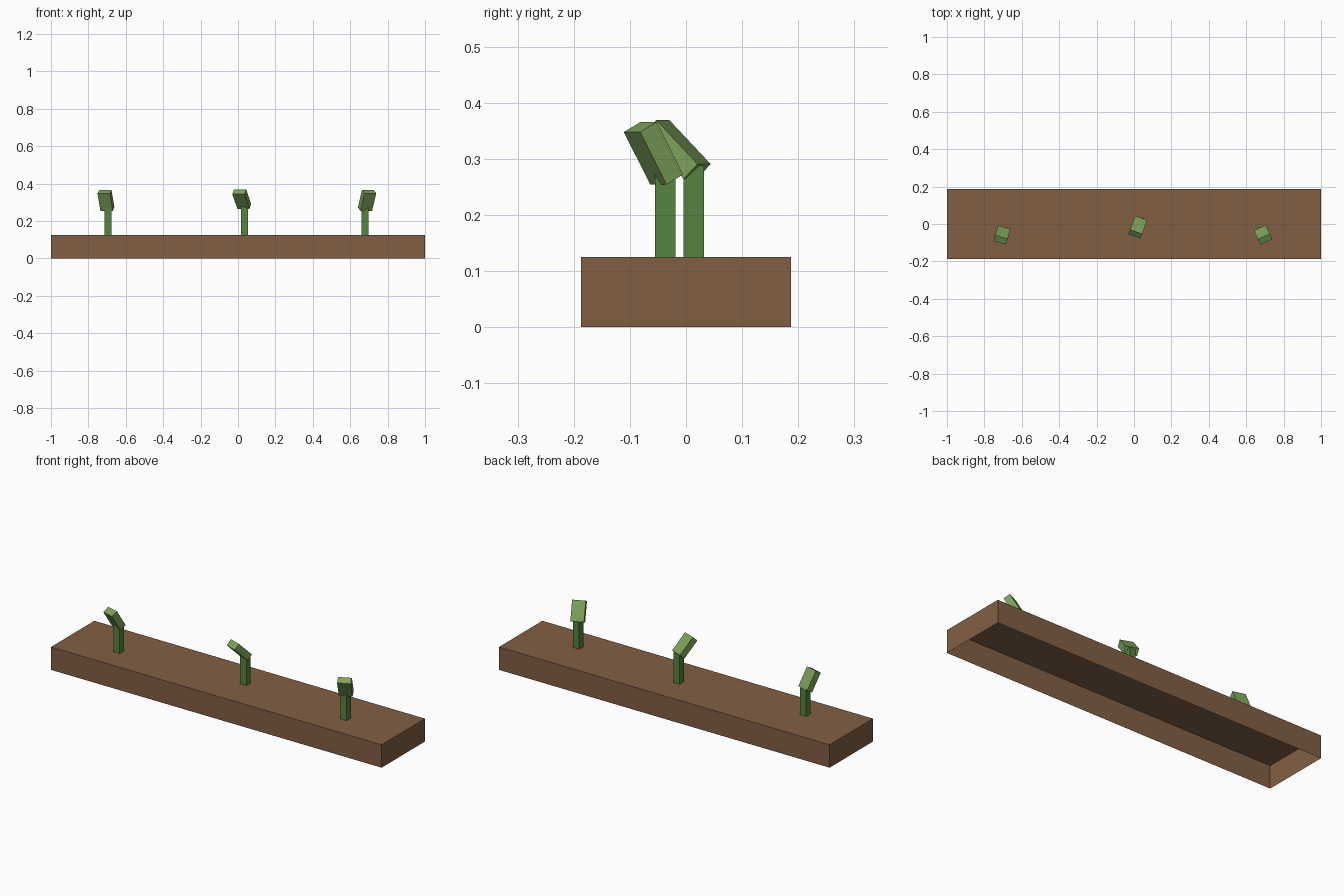
import bpy
import bmesh
from math import radians
from mathutils import Matrix, Vector

cube = bpy.data.objects.get("Cube")
if cube:
    bpy.data.objects.remove(cube, do_unlink=True)


def make_material(name, rgb):
    """Flat material from 8-bit sRGB values."""
    linear = [((c / 255 + 0.055) / 1.055) ** 2.4 for c in rgb] + [1.0]
    mat = bpy.data.materials.new(name)
    mat.use_nodes = True
    mat.diffuse_color = linear
    mat.node_tree.nodes["Principled BSDF"].inputs["Base Color"].default_value = linear
    return mat


def make_box(name, size, matrix, mat, open_bottom=False):
    """Box of the given size, optionally without its bottom face."""
    bm = bmesh.new()
    bmesh.ops.create_cube(bm, size=1.0)
    bmesh.ops.scale(bm, vec=Vector(size), verts=bm.verts)
    if open_bottom:
        bottom = [f for f in bm.faces if f.normal.z < -0.5]
        bmesh.ops.delete(bm, geom=bottom, context="FACES")
    mesh = bpy.data.meshes.new(name)
    bm.to_mesh(mesh)
    bm.free()
    mesh.materials.append(mat)
    obj = bpy.data.objects.new(name, mesh)
    obj.matrix_world = matrix
    bpy.context.collection.objects.link(obj)
    return obj


soil = make_material("soil brown", (130, 95, 68))
stem_green = make_material("stem green", (87, 132, 64))
leaf_green = make_material("leaf green", (126, 163, 92))

# Soil bed, hollow underneath
BED = 0.125
make_box("soil_bed", (2, 0.375, BED), Matrix.Translation((0, 0, BED / 2)), soil, True)

# Sprouts: stem (x, y, top), leaf centre, leaf length, yaw and tilt in degrees
sprouts = {
    "left": ((0.678, -0.037, 0.272), (0.69, -0.058, 0.31), 0.107, 25, 29),
    "middle": ((0.035, 0.014, 0.288), (0.02, -0.017, 0.317), 0.111, -20, 45),
    "right": ((-0.695, -0.037, 0.272), (-0.706, -0.059, 0.31), 0.107, -16, 31),
}
for side, ((x, y, top), centre, length, yaw, tilt) in sprouts.items():
    # Upright square stem
    make_box(side + "_stem", (0.037, 0.037, top - BED),
             Matrix.Translation((x, y, (top + BED) / 2)), stem_green, True)
    # Leaf slab leaning forward
    turn = Matrix.Rotation(radians(yaw), 4, "Z") @ Matrix.Rotation(radians(tilt), 4, "X")
    make_box(side + "_leaf", (0.069, 0.037, length),
             Matrix.Translation(centre) @ turn, leaf_green)
